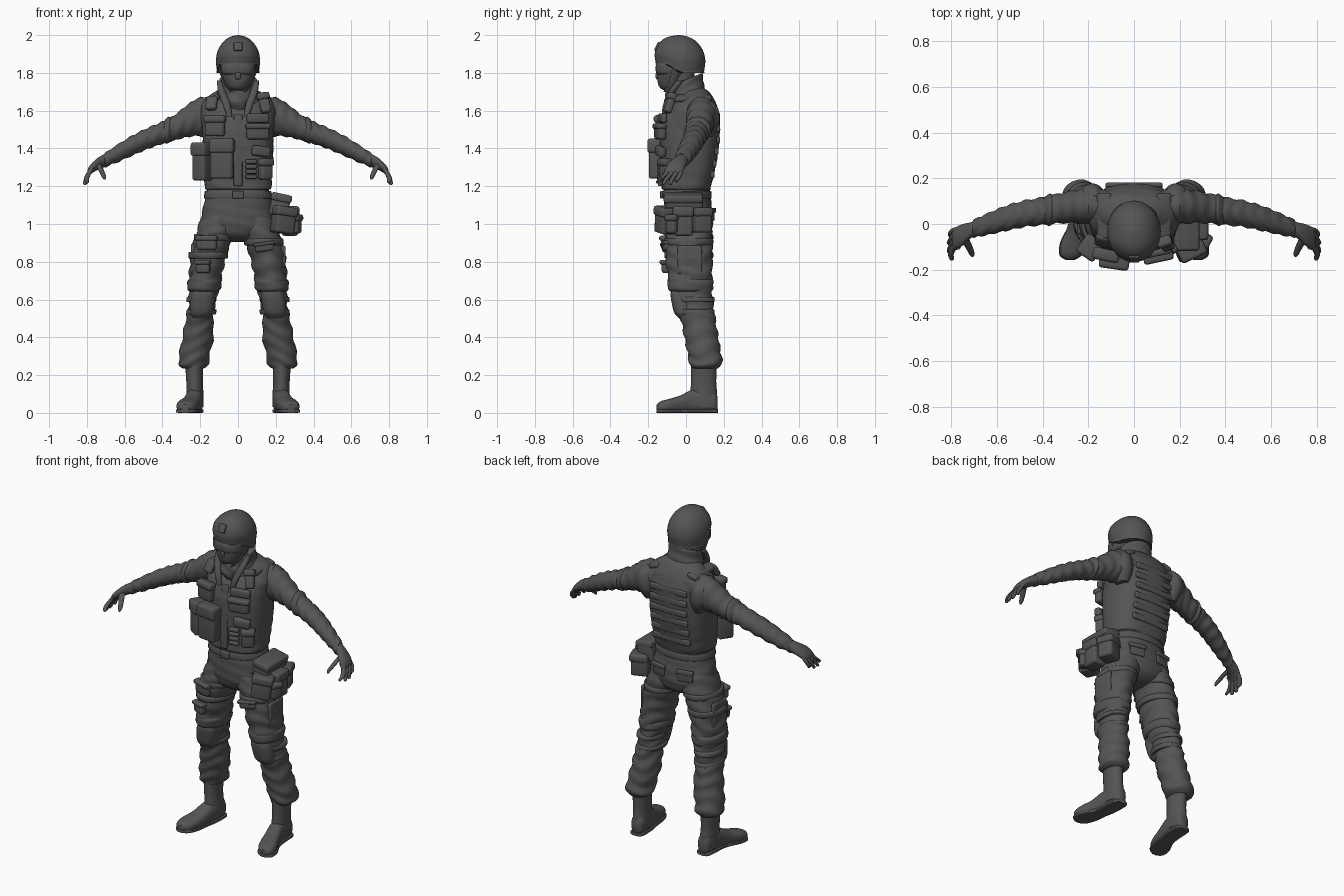
import bpy, bmesh, math
from mathutils import Vector, Matrix

grey = bpy.data.materials.new("dark_grey")
grey.diffuse_color = (0.09, 0.09, 0.09, 1)


def finish(name, bm, angle=40):
    bmesh.ops.recalc_face_normals(bm, faces=bm.faces[:])
    me = bpy.data.meshes.new(name)
    bm.to_mesh(me)
    bm.free()
    me.materials.append(grey)
    ob = bpy.data.objects.new(name, me)
    bpy.context.collection.objects.link(ob)
    bpy.ops.object.select_all(action='DESELECT')
    ob.select_set(True)
    bpy.context.view_layer.objects.active = ob
    bpy.ops.object.shade_smooth_by_angle(angle=math.radians(angle))
    return ob


def spline(keys, steps):
    # smooth interpolation through the key cross-sections
    out = []
    for i in range(len(keys) - 1):
        p1, p2 = keys[i], keys[i + 1]
        p0, p3 = keys[max(i - 1, 0)], keys[min(i + 2, len(keys) - 1)]
        for s in range(steps):
            t = s / steps
            out.append([b + 0.5 * t * (c - a + t * (2*a - 5*b + 4*c - d + t * (3*(b - c) + d - a)))
                        for a, b, c, d in zip(p0, p1, p2, p3)])
    return out + [list(keys[-1])]


def loft(name, axis, keys, n=32, steps=5, power=2.0, fold=0.0, freq=90, side=1, warp=None):
    # keys: (position on axis, centre u, centre v, radius u, radius v)
    bm = bmesh.new()
    rings = []
    for t, cu, cv, ru, rv in spline(keys, steps):
        ring = []
        for k in range(n):
            a = 2 * math.pi * k / n
            c, s = math.cos(a), math.sin(a)
            f = fold * math.sin(freq * t + 1.8 * math.sin(2 * a + 9 * t) + 1.2 * math.cos(a))
            u = cu + (max(ru, .002) + f) * math.copysign(abs(c) ** (2 / power), c)
            v = cv + (max(rv, .002) + f) * math.copysign(abs(s) ** (2 / power), s)
            p = {'x': (t, u, v), 'y': (u, t, v), 'z': (u, v, t)}[axis]
            p = warp(*p) if warp else p
            ring.append(bm.verts.new((p[0] * side, p[1], p[2])))
        rings.append(ring)
    for a, b in zip(rings, rings[1:]):
        for k in range(n):
            j = (k + 1) % n
            bm.faces.new((a[k], a[j], b[j], b[k]))
    bm.faces.new(rings[0])
    bm.faces.new(rings[-1])
    return finish(name, bm)


def pouch(name, loc, size, turn=0, tilt=0, roll=0, flap=True, r=0.014):
    # rounded box with an overhanging lid
    bm = bmesh.new()
    parts = [(Vector((0, 0, 0)), Vector(size))]
    if flap:
        parts.append((Vector((0, -.004, size[2] * .33)),
                      Vector((size[0] + .012, size[1] + .008, size[2] * .36))))
    for c, s in parts:
        vs = bmesh.ops.create_cube(bm, size=1)['verts']
        for v in vs:
            v.co = c + v.co * s
        es = {e for v in vs for e in v.link_edges}
        bmesh.ops.bevel(bm, geom=list(es), offset=min(r, min(s) * .4), segments=3,
                        profile=.5, affect='EDGES')
    m = (Matrix.Translation(loc) @ Matrix.Rotation(math.radians(turn), 4, 'Z')
         @ Matrix.Rotation(math.radians(tilt), 4, 'X') @ Matrix.Rotation(math.radians(roll), 4, 'Y'))
    bm.transform(m)
    return finish(name, bm)


# head, goggles and helmet
loft("masked_face", 'z', [(1.708, 0, -.085, .03, .03), (1.72, 0, -.085, .052, .052), (1.75, 0, -.08, .07, .07),
     (1.8, 0, -.068, .09, .085), (1.86, 0, -.05, .1, .1)])
loft("goggles", 'z', [(1.79, 0, -.085, .07, .06), (1.8, 0, -.085, .088, .073), (1.83, 0, -.085, .092, .076),
     (1.85, 0, -.085, .09, .072)], power=2.4)
pouch("nose_ridge", (0, -.148, 1.785), (.03, .025, .04), flap=False)


def rim(x, y, z):
    k = min(max((-.03 - y) / .07, 0), 1)
    low = 1.8 + .045 * k * k * (3 - 2 * k)
    return x, y, low + (z - 1.8) / .2 * (2 - low)


loft("helmet", 'z', [(1.8, 0, -.032, .114, .131), (1.808, 0, -.032, .111, .128), (1.83, 0, -.032, .114, .131),
     (1.87, 0, -.032, .117, .134), (1.92, 0, -.033, .106, .122), (1.965, 0, -.036, .077, .092),
     (1.99, 0, -.038, .042, .052), (2, 0, -.038, .006, .008)], n=40, warp=rim)
pouch("helmet_mount", (0, -.153, 1.94), (.045, .012, .05), tilt=-28, flap=False, r=.004)
for s in (-1, 1):
    loft("chin_strap", 'z', [(1.7, .035, -.09, .008, .03), (1.75, .07, -.07, .008, .022),
         (1.83, .1, -.05, .008, .02)], n=12, side=s)

# neck, collar and scarf
loft("collar", 'z', [(1.6, 0, .01, .13, .1), (1.66, 0, .005, .118, .098), (1.71, 0, .003, .104, .09),
     (1.755, 0, .003, .1, .086), (1.765, 0, .003, .092, .08)], fold=.002,
     warp=lambda x, y, z: (x, y, z + .4 * y))
loft("neck", 'z', [(1.68, 0, -.02, .075, .07), (1.82, 0, -.03, .075, .075)])
loft("scarf", 'z', [(1.6, 0, -.07, .03, .03), (1.65, 0, -.055, .07, .06), (1.7, 0, -.045, .08, .06),
     (1.735, 0, -.04, .07, .055)], fold=.004)
for s in (-1, 1):
    loft("collar_lapel", 'z', [(1.57, .045, -.118, .014, .012), (1.63, .06, -.108, .02, .014),
         (1.7, .085, -.075, .02, .018), (1.76, .1, -.03, .012, .02)], n=14, side=s)

# torso and vest
loft("jacket", 'z', [(1.14, 0, 0, .165, .12), (1.22, 0, .008, .168, .125), (1.35, 0, .015, .178, .14),
     (1.5, 0, .02, .19, .148), (1.6, 0, .035, .2, .13), (1.66, 0, .05, .175, .1),
     (1.7, 0, .045, .12, .075), (1.73, 0, .03, .07, .05)], power=2.3, fold=.002)
loft("vest", 'z', [(1.185, 0, .0, .168, .118), (1.19, 0, 0, .176, .128), (1.25, 0, .008, .18, .138),
     (1.37, 0, .016, .187, .153), (1.5, 0, .022, .186, .158), (1.58, 0, .032, .175, .146),
     (1.64, 0, .042, .15, .115), (1.68, 0, .045, .115, .08)], power=2.6, n=40, fold=.0015)
pouch("vest_zip_flap", (0, -.128, 1.39), (.045, .02, .38), tilt=-3, flap=False, r=.006)
for i in range(6):
    # webbing rows across the back
    z = 1.26 + i * .062
    y = .143 + .034 * min(1, (z - 1.24) / .2)
    pouch("back_webbing", (0, y - .006, z), (.25, .02, .036), flap=False, r=.008)
for s in (-1, 1):
    pouch("shoulder_strap", (s * .13, .035, 1.665), (.065, .2, .03), roll=s * 16, flap=False)
    loft("shoulder_blade", 'z', [(1.46, .17, .1, .03, .04), (1.53, .18, .115, .055, .06),
         (1.61, .185, .115, .05, .055), (1.66, .17, .09, .03, .035)], side=s)

# pouches on the vest
pouch("large_chest_pouch", (-.085, -.155, 1.345), (.12, .07, .21), turn=-8)
pouch("side_magazine_pouch", (-.188, -.1, 1.33), (.08, .09, .2), turn=-35)
pouch("upper_left_pouch", (-.122, -.132, 1.52), (.105, .045, .11), turn=-12)
pouch("upper_right_pouch", (.105, -.137, 1.49), (.12, .045, .085), turn=12)
pouch("name_patch_pouch", (.105, -.125, 1.56), (.12, .03, .05), turn=12, flap=False)
pouch("middle_right_pouch", (.122, -.135, 1.385), (.1, .04, .055), turn=16, roll=8, flap=False)
pouch("lower_right_pouch", (.145, -.11, 1.29), (.07, .05, .11), turn=30)
for i in range(4):
    pouch("shell_loop", (.07, -.139, 1.25 + i * .027), (.06, .025, .022), turn=8, flap=False, r=.007)
pouch("radio", (.14, -.085, 1.64), (.055, .04, .11), turn=15, tilt=-20, roll=-8)
pouch("shoulder_pad", (-.14, -.07, 1.64), (.06, .035, .08), turn=-15, tilt=-30, flap=False)

# trousers seat and belt
loft("trouser_seat", 'z', [(1.19, 0, .004, .16, .118), (1.1, 0, .01, .182, .126), (1.02, 0, .015, .195, .128),
     (.96, 0, .018, .175, .118), (.92, 0, .02, .1, .085), (.905, 0, .02, .04, .05)], power=2.2, fold=.002)
loft("belt", 'z', [(1.135, 0, .005, .172, .122), (1.138, 0, .005, .18, .13), (1.172, 0, .005, .176, .129),
     (1.175, 0, .005, .168, .12)], power=2.2, steps=3)
pouch("belt_buckle", (0, -.127, 1.155), (.06, .02, .042), flap=False, r=.006)

for s in (-1, 1):
    # sleeves
    loft("sleeve", 'x', [(.11, .08, 1.585, .07, .085), (.2, .08, 1.57, .08, .1), (.27, .075, 1.545, .07, .085),
         (.34, .066, 1.508, .064, .066), (.41, .055, 1.48, .06, .058), (.48, .045, 1.452, .058, .056),
         (.56, .025, 1.415, .055, .053), (.64, 0, 1.372, .047, .046), (.7, -.02, 1.34, .038, .037),
         (.705, -.02, 1.338, .03, .03)], fold=.004, freq=110, side=s)
    loft("elbow_fold", 'x', [(.355, .065, 1.505, .058, .058), (.37, .062, 1.497, .071, .07),
         (.395, .058, 1.485, .056, .056)], side=s)
    # gloves
    loft("glove", 'x', [(.69, -.018, 1.342, .032, .032), (.72, -.03, 1.33, .036, .034), (.755, -.05, 1.31, .048, .03),
         (.785, -.063, 1.285, .046, .024), (.797, -.068, 1.272, .03, .014)], n=20, side=s)
    for i, (x, y, z) in enumerate([(.798, -.15, 1.215), (.81, -.118, 1.206), (.81, -.082, 1.207), (.8, -.05, 1.22)]):
        ky = -.1 + i * .025
        loft("finger", 'z', [(1.295, .77, ky, .012, .012), (1.268, .79, ky - .005, .014, .013),
             (1.24, .802, (ky + y) / 2 - .006, .013, .013), (z + .008, x, y, .01, .01), (z, x, y, .004, .004)],
             n=12, side=s)
    loft("thumb", 'z', [(1.32, .745, -.06, .018, .02), (1.285, .725, -.095, .015, .016),
         (1.25, .71, -.128, .012, .013), (1.235, .707, -.138, .005, .006)], n=12, side=s)
    # trouser legs
    loft("trouser_leg", 'z', [(1.06, .095, .015, .09, .11), (.96, .115, .015, .104, .122), (.86, .15, .016, .097, .124),
         (.77, .166, .018, .09, .121), (.7, .176, .024, .086, .117), (.645, .182, .028, .078, .11),
         (.57, .192, .045, .07, .1), (.49, .205, .065, .073, .092), (.4, .212, .082, .082, .09),
         (.3, .232, .1, .08, .088), (.255, .235, .105, .077, .086), (.235, .232, .1, .055, .07)],
         fold=.005, freq=75, side=s)
    loft("thigh_cuff", 'z', [(.64, .18, .025, .07, .1), (.655, .18, .025, .087, .119), (.69, .178, .022, .091, .122),
         (.71, .175, .022, .08, .11)], fold=.002, side=s)
    loft("knee_pad", 'z', [(.5, .2, .0, .04, .035), (.53, .196, -.012, .058, .05), (.58, .19, -.02, .064, .055),
         (.63, .183, -.03, .06, .052), (.655, .18, -.035, .045, .038)], power=2.5, side=s)
    for z in (.535, .6):
        loft("knee_strap", 'z', [(z - .014, .195, .05, .074, .096), (z - .01, .195, .05, .079, .102),
             (z + .01, .193, .048, .079, .102), (z + .014, .193, .048, .074, .096)], steps=2, side=s)
    # boots
    loft("boot_shaft", 'z', [(.03, .228, .1, .045, .064), (.1, .228, .095, .045, .07), (.17, .23, .093, .044, .067),
         (.28, .232, .095, .05, .07)], side=s)
    loft("boot_foot", 'y', [(.168, .226, .05, .02, .03), (.15, .226, .06, .038, .058), (.09, .228, .065, .046, .063),
         (.03, .234, .062, .046, .06), (-.03, .248, .047, .05, .045), (-.09, .267, .038, .056, .036),
         (-.135, .277, .032, .045, .029), (-.155, .28, .027, .018, .018)], power=2.5, n=24, side=s)
    loft("boot_sole", 'y', [(.17, .226, .01, .025, .01), (.15, .226, .01, .043, .01), (.06, .23, .01, .046, .01),
         (0, .24, .01, .045, .01), (-.08, .264, .01, .059, .01), (-.135, .277, .01, .05, .01),
         (-.157, .28, .01, .02, .01)], power=5, n=24, side=s)
    pouch("back_pocket", (s * .09, .136, 1.05), (.09, .012, .07), turn=-s * 12 + 180, r=.005)

# hip pouches
pouch("hip_utility_bag", (.222, -.01, 1.1), (.1, .2, .12), roll=12)
pouch("hip_front_pouch", (.24, -.105, 1.02), (.11, .09, .14), turn=25, roll=8)
pouch("hip_middle_pouch", (.275, -.015, 1.015), (.1, .085, .155), turn=90, roll=0)
pouch("hip_rear_pouch", (.25, .08, 1.02), (.09, .1, .13), turn=110)
pouch("hip_small_pouch", (.3, -.07, 1.0), (.06, .06, .1), turn=60)

# thigh pockets and straps
pouch("left_thigh_pocket", (-.165, -.1, .9), (.11, .04, .075), turn=-18)
pouch("left_thigh_pouch", (-.185, -.1, .775), (.075, .045, .07), turn=-18)
pouch("left_cargo_pocket", (-.238, .02, .81), (.022, .13, .17), flap=False)
pouch("right_thigh_pocket", (.14, -.105, .88), (.1, .03, .05), turn=12, roll=-8)
pouch("right_cargo_pocket", (.24, .02, .81), (.024, .13, .15), flap=False)
for s, z in ((-1, .93), (-1, .835), (1, .905)):
    cx = .12 + (.96 - z) * .3
    loft("thigh_strap", 'z', [(z - .018, cx, .015, .097, .121), (z - .013, cx, .015, .104, .129),
         (z + .013, cx, .015, .104, .129), (z + .018, cx, .015, .097, .121)], steps=2, side=s)
